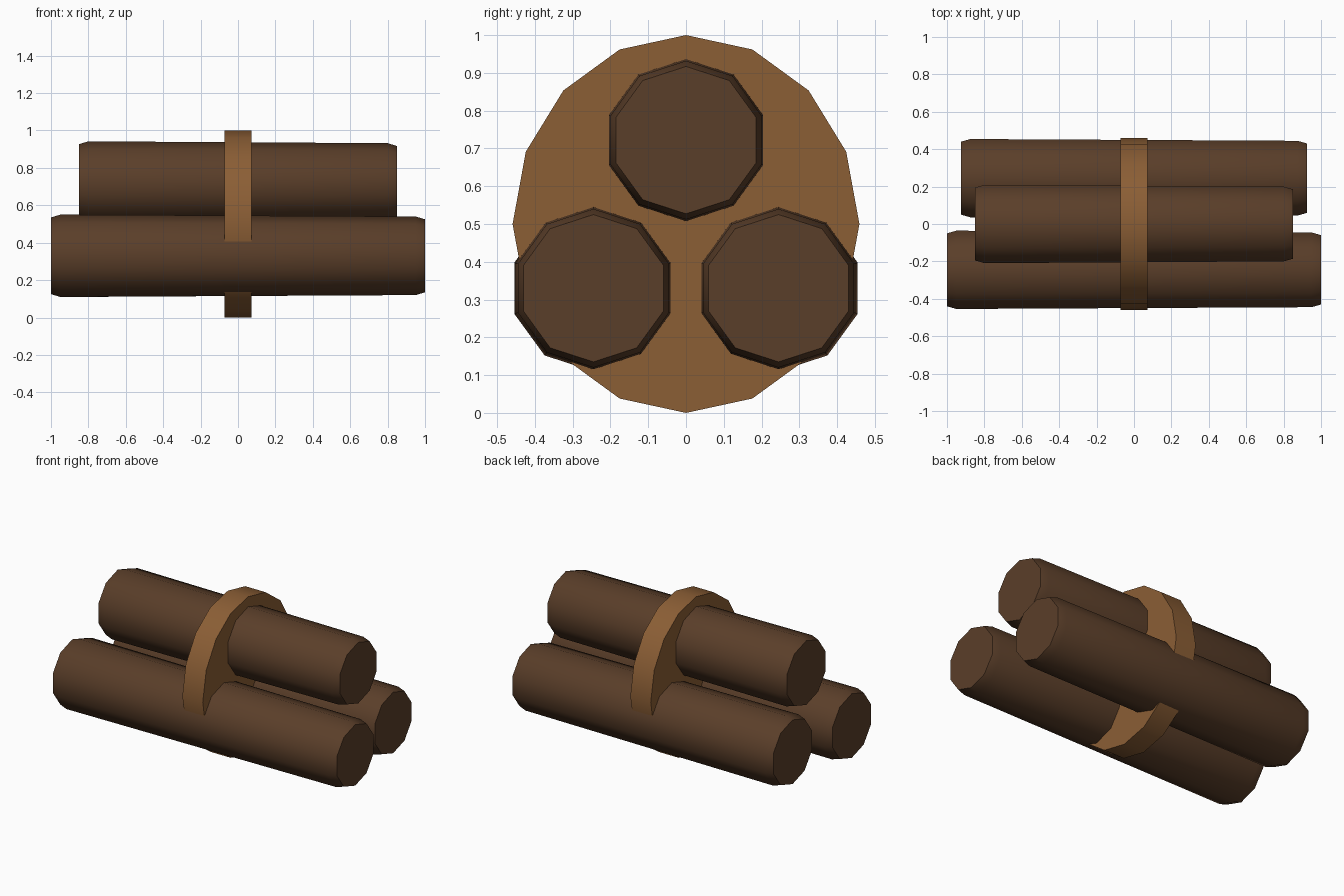
import bpy, bmesh, math

if "Cube" in bpy.data.objects:
    bpy.data.objects.remove(bpy.data.objects["Cube"])


def material(name, rgb):
    lin = [((c / 255 + 0.055) / 1.055) ** 2.4 for c in rgb]
    m = bpy.data.materials.new(name)
    m.diffuse_color = (*lin, 1)
    m.use_nodes = True
    m.node_tree.nodes["Principled BSDF"].inputs["Base Color"].default_value = m.diffuse_color
    return m


BARK = material("dark bark", (90, 62, 41))
STRAP = material("tan strap", (139, 94, 53))


def turned(name, sides, profile, centre, squash, mat, angle):
    """Solid along x from (x, radius) stations; the first vertex points up."""
    bm = bmesh.new()
    rings = []
    for x, r in profile:
        ring = []
        for i in range(sides):
            a = 2 * math.pi * i / sides
            ring.append(bm.verts.new((x, r * squash * math.sin(a), r * math.cos(a))))
        rings.append(ring)
    for a, b in zip(rings, rings[1:]):
        for i in range(sides):
            j = (i + 1) % sides
            bm.faces.new((a[i], a[j], b[j], b[i]))
    bm.faces.new(rings[0])
    bm.faces.new(rings[-1])
    bmesh.ops.recalc_face_normals(bm, faces=bm.faces)
    me = bpy.data.meshes.new(name)
    bm.to_mesh(me)
    bm.free()
    me.materials.append(mat)
    ob = bpy.data.objects.new(name, me)
    ob.location = centre
    bpy.context.collection.objects.link(ob)
    bpy.ops.object.select_all(action='DESELECT')
    ob.select_set(True)
    bpy.context.view_layer.objects.active = ob
    bpy.ops.object.shade_smooth_by_angle(angle=math.radians(angle))
    return ob


# Three slightly tapered logs with chamfered ends
for name, half, y, z in (("front_log", 1.0, -0.245, 0.33),
                         ("back_log", 0.925, 0.245, 0.33),
                         ("top_log", 0.85, 0.0, 0.722)):
    profile = [(-half, 0.205), (-half + 0.05, 0.22),
               (half - 0.05, 0.21), (half, 0.195)]
    turned(name, 10, profile, (0, y, z), 1, BARK, 40)

# Solid oval binding around the middle
turned("binding_strap", 16, [(-0.072, 0.5), (0.072, 0.5)], (0, 0, 0.5), 0.918, STRAP, 40)
